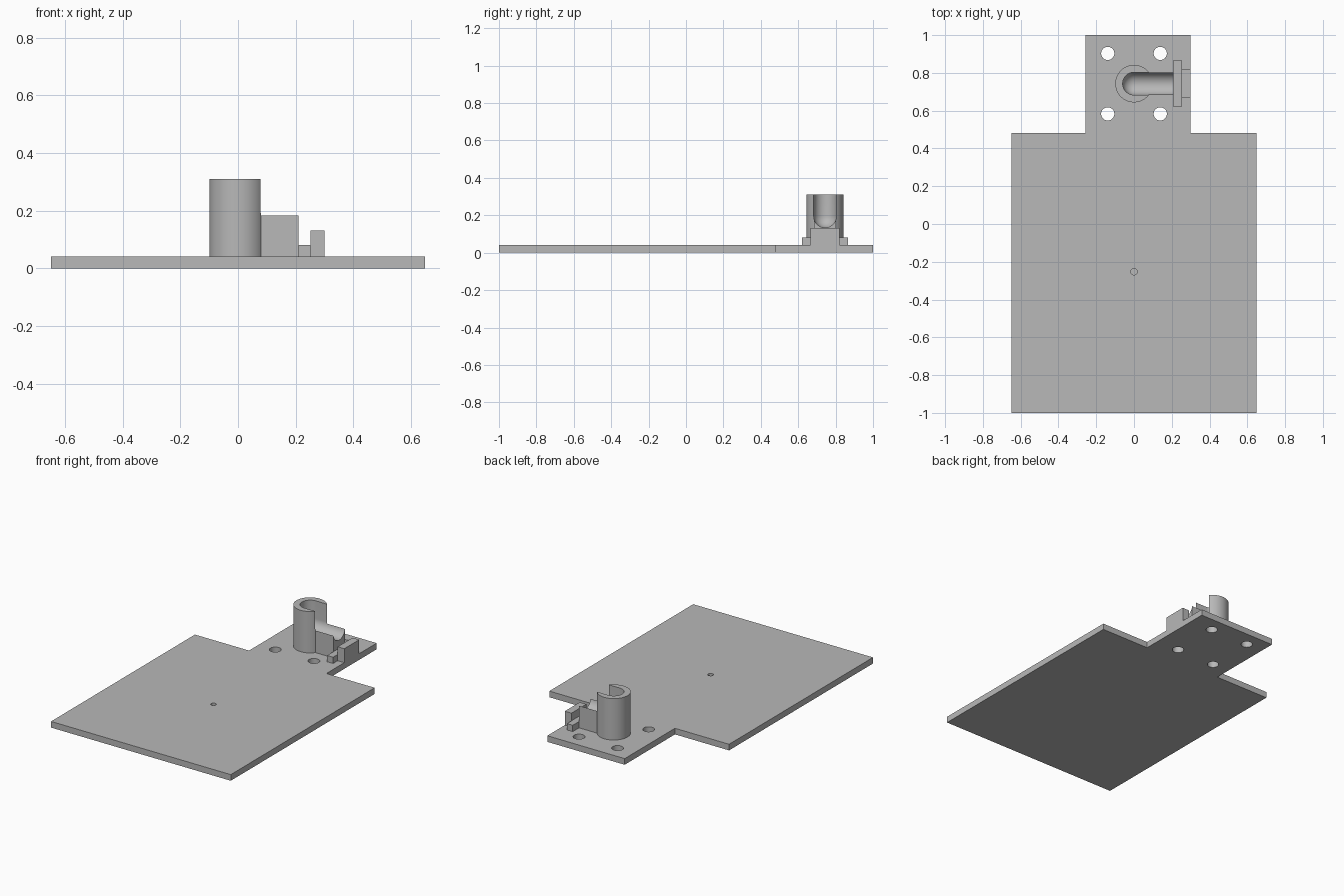
import bpy
import bmesh
from mathutils import Matrix, Vector

cube = bpy.data.objects.get("Cube")
if cube:
    bpy.data.objects.remove(cube, do_unlink=True)

grey = bpy.data.materials.new("plain grey")
grey.use_nodes = True
COLOUR = (0.48, 0.48, 0.48, 1)
grey.diffuse_color = COLOUR
grey.node_tree.nodes["Principled BSDF"].inputs["Base Color"].default_value = COLOUR

THICK = 0.04      # plate thickness
AXIS_Y = 0.743    # centre line of the post and channel
BORE = 0.06       # channel radius
BORE_Z = 0.194    # centre height of the channel's round floor


def add_object(name, bm):
    bmesh.ops.recalc_face_normals(bm, faces=bm.faces)
    mesh = bpy.data.meshes.new(name)
    bm.to_mesh(mesh)
    bm.free()
    mesh.materials.append(grey)
    obj = bpy.data.objects.new(name, mesh)
    bpy.context.collection.objects.link(obj)
    return obj


def box(name, x0, x1, y0, y1, z0, z1):
    bm = bmesh.new()
    place = Matrix.Translation(((x0 + x1) / 2, (y0 + y1) / 2, (z0 + z1) / 2))
    size = Matrix.Diagonal((x1 - x0, y1 - y0, z1 - z0, 1))
    bmesh.ops.create_cube(bm, size=1, matrix=place @ size)
    return add_object(name, bm)


def cylinder(name, x, y, z0, z1, radius, sides=64):
    bm = bmesh.new()
    bmesh.ops.create_cone(bm, cap_ends=True, segments=sides, radius1=radius,
                          radius2=radius, depth=z1 - z0,
                          matrix=Matrix.Translation((x, y, (z0 + z1) / 2)))
    return add_object(name, bm)


def combine(target, tool, operation):
    mod = target.modifiers.new(operation.lower(), "BOOLEAN")
    mod.operation = operation
    mod.solver = "EXACT"
    mod.object = tool
    bpy.context.view_layer.objects.active = target
    bpy.ops.object.modifier_apply(modifier=mod.name)
    bpy.data.objects.remove(tool, do_unlink=True)


def smooth(obj):
    bpy.ops.object.select_all(action="DESELECT")
    obj.select_set(True)
    bpy.context.view_layer.objects.active = obj
    bpy.ops.object.shade_smooth_by_angle(angle=0.5)


# Base plate with narrower tab
outline = [(-0.648, -1), (0.648, -1), (0.648, 0.482), (0.3, 0.482),
           (0.3, 1), (-0.258, 1), (-0.258, 0.482), (-0.648, 0.482)]
bm = bmesh.new()
face = bm.faces.new([bm.verts.new((x, y, 0)) for x, y in outline])
grown = bmesh.ops.extrude_face_region(bm, geom=[face])["geom"]
bmesh.ops.translate(bm, vec=(0, 0, THICK),
                    verts=[v for v in grown if isinstance(v, bmesh.types.BMVert)])
base = add_object("base_plate", bm)

# Four screw holes and a shallow centre mark
for sx in (-1, 1):
    for sy in (-1, 1):
        combine(base, cylinder("hole_cutter", sx * 0.139, AXIS_Y + sy * 0.16,
                               -0.1, 0.1, 0.035, 48), "DIFFERENCE")
combine(base, cylinder("mark_cutter", 0, -0.253, THICK / 2, 0.1, 0.017, 32), "DIFFERENCE")
smooth(base)

# Round post joined to the channel block
post = cylinder("channel_post", 0, AXIS_Y, THICK, 0.31, 0.099, 96)
combine(post, box("channel_block", 0.02, 0.21, AXIS_Y - 0.059, AXIS_Y + 0.059,
                  THICK, 0.25), "UNION")

# Round-bottomed slot, swept sideways and upward
bm = bmesh.new()
for dx in (0, 0.4):
    for dz in (0, 0.4):
        bmesh.ops.create_uvsphere(bm, u_segments=48, v_segments=24, radius=BORE,
                                  matrix=Matrix.Translation((dx, AXIS_Y, BORE_Z + dz)))
points = [v.co.copy() for v in bm.verts]
bm.free()
bm = bmesh.new()
for p in points:
    bm.verts.new(Vector(p))
hull = bmesh.ops.convex_hull(bm, input=bm.verts)
loose = {g for g in hull["geom_interior"] + hull["geom_unused"]
         if isinstance(g, bmesh.types.BMVert)}
bmesh.ops.delete(bm, geom=list(loose), context="VERTS")
combine(post, add_object("slot_cutter", bm), "DIFFERENCE")
smooth(post)

# Low cross bar and end stop beyond the channel
box("cross_bar", 0.21, 0.252, AXIS_Y - 0.124, AXIS_Y + 0.124, THICK, 0.081)
box("end_stop", 0.252, 0.3, AXIS_Y - 0.077, AXIS_Y + 0.077, THICK, 0.131)
